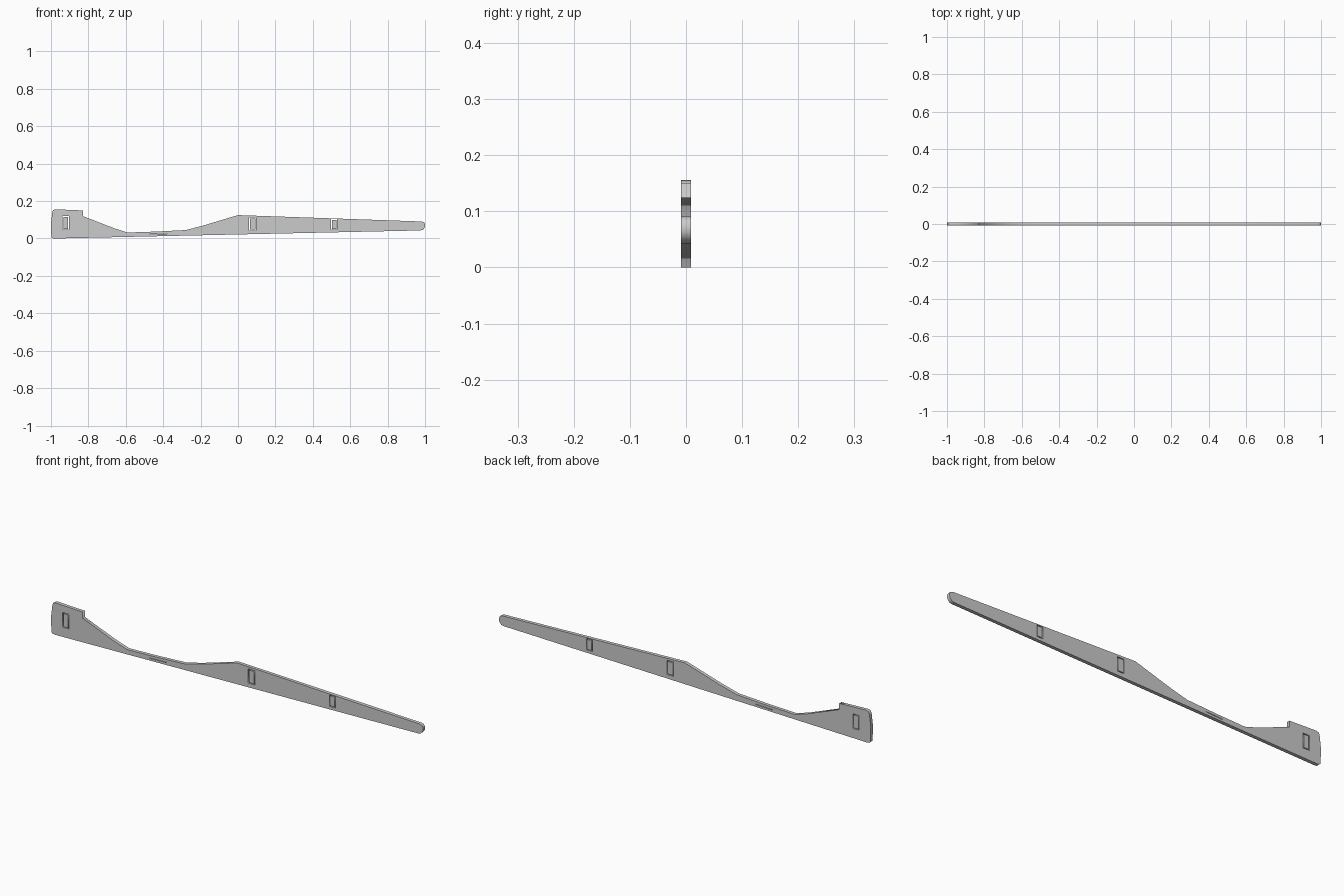
import bpy

if "Cube" in bpy.data.objects:
    bpy.data.objects.remove(bpy.data.objects["Cube"])


def rect(x0, x1, z0, z1, inset=0.0):
    a, b, c, d = x0 + inset, x1 - inset, z0 + inset, z1 - inset
    return [(a, c), (b, c), (b, d), (a, d)]


def plate(name, loops, half):
    """Flat plate in the XZ plane; loops after the first are cut out."""
    cu = bpy.data.curves.new(name + "_profile", 'CURVE')
    cu.dimensions = '2D'
    cu.fill_mode = 'BOTH'
    cu.extrude = half
    for pts in loops:
        s = cu.splines.new('POLY')
        s.points.add(len(pts) - 1)
        for p, (x, z) in zip(s.points, pts):
            p.co = (x, z, 0, 1)
        s.use_cyclic_u = True
    tmp = bpy.data.objects.new(name + "_tmp", cu)
    bpy.context.collection.objects.link(tmp)
    dg = bpy.context.evaluated_depsgraph_get()
    me = bpy.data.meshes.new_from_object(tmp.evaluated_get(dg))
    bpy.data.objects.remove(tmp)
    ob = bpy.data.objects.new(name, me)
    ob.rotation_euler.x = 1.5707963
    bpy.context.collection.objects.link(ob)
    return ob


# Side profile: tall head, slim neck, long tapering tail
outline = [
    (-0.998, 0.008), (-0.992, 0.002), (-0.98, 0.0),
    (0.975, 0.043), (0.988, 0.046), (0.995, 0.054), (1.0, 0.062),
    (1.0, 0.078), (0.994, 0.087), (0.982, 0.091),
    (0.0, 0.125), (-0.19, 0.068), (-0.28, 0.045), (-0.44, 0.037),
    (-0.59, 0.032), (-0.66, 0.054), (-0.83, 0.12), (-0.83, 0.15),
    (-0.975, 0.156), (-0.988, 0.152), (-0.993, 0.14), (-1.0, 0.08),
]

# Upright slots with close-fitting plugs
slots = [(-0.938, -0.904, 0.048, 0.119),
         (0.06, 0.097, 0.043, 0.112),
         (0.498, 0.53, 0.047, 0.103)]

# Narrow slit in the neck
slit = [(-0.47, 0.021), (-0.38, 0.025), (-0.38, 0.027), (-0.47, 0.024)]

plate("blade", [outline] + [rect(*s) for s in slots] + [slit], 0.0085)
for i, s in enumerate(slots):
    plate(f"slot_plug_{i + 1}", [rect(*s, inset=0.004)], 0.0085)
